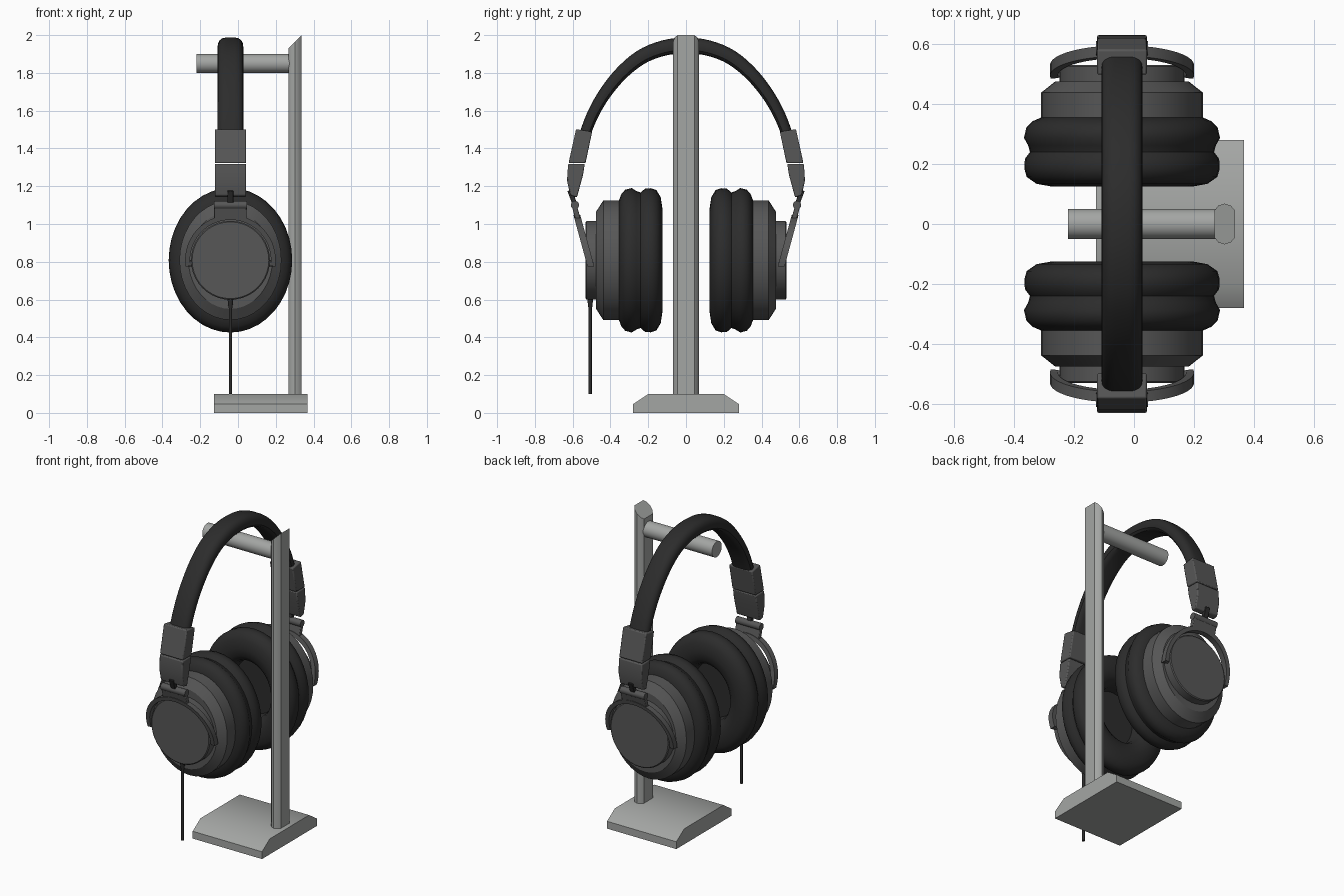
import bpy, bmesh, math
from mathutils import Vector

if "Cube" in bpy.data.objects:
    bpy.data.objects.remove(bpy.data.objects["Cube"])

CX, CZ = -0.04, 0.808   # headphone centre line and ear cup height


def material(name, c):
    m = bpy.data.materials.new(name)
    m.diffuse_color = (*c, 1)
    m.use_nodes = True
    m.node_tree.nodes["Principled BSDF"].inputs["Base Color"].default_value = m.diffuse_color
    return m


STAND = material("stand_grey", (0.37, 0.38, 0.37))
GREY = material("dark_grey", (0.095, 0.095, 0.095))
BLACK = material("soft_black", (0.025, 0.025, 0.025))


def finish(name, bm, mat, mirror=False, bevel=0, angle=35):
    bmesh.ops.recalc_face_normals(bm, faces=bm.faces[:])
    me = bpy.data.meshes.new(name)
    bm.to_mesh(me)
    bm.free()
    ob = bpy.data.objects.new(name, me)
    bpy.context.collection.objects.link(ob)
    me.materials.append(mat)
    bpy.ops.object.select_all(action='DESELECT')
    ob.select_set(True)
    bpy.context.view_layer.objects.active = ob
    bpy.ops.object.shade_smooth_by_angle(angle=math.radians(angle))
    if bevel:
        b = ob.modifiers.new("bevel", 'BEVEL')
        b.width, b.segments = bevel, 2
    if mirror:
        m = ob.modifiers.new("mirror", 'MIRROR')
        m.use_axis = (False, True, False)
    return ob


def loft(rings, cap=True, loop=False):
    """Skin a list of closed rings of points."""
    bm = bmesh.new()
    vs = [[bm.verts.new(p) for p in r] for r in rings]
    n = len(vs[0])
    pairs = list(zip(vs, vs[1:])) + ([(vs[-1], vs[0])] if loop else [])
    for a, b in pairs:
        for i in range(n):
            j = (i + 1) % n
            bm.faces.new((a[i], a[j], b[j], b[i]))
    if cap:
        bm.faces.new(vs[0])
        bm.faces.new(vs[-1])
    return bm


def prism_x(pts, x0, x1):
    """Extrude a (y, z) outline along x."""
    return loft([[(x, y, z) for y, z in pts] for x in (x0, x1)])


def lathe_y(profile, seg=40):
    """Elliptical turning about the cup axis: (y, radius, height ratio)."""
    rings = []
    for y, r, k in profile:
        rings.append([(CX + r * math.cos(t), y, CZ + r * k * math.sin(t))
                      for t in (2 * math.pi * i / seg for i in range(seg))])
    return loft(rings)


def rod(a, b, r0, r1=None, seg=20):
    a, b = Vector(a), Vector(b)
    d = (b - a).normalized()
    u = d.orthogonal().normalized()
    v = d.cross(u)
    ts = [2 * math.pi * (i + 0.5) / seg for i in range(seg)]
    return loft([[p + (u * math.cos(t) + v * math.sin(t)) * r for t in ts]
                 for p, r in ((a, r0), (b, r1 or r0))])


# Stand: chamfered base, slanted post and peg
finish("stand_base", prism_x([(-.28, 0), (.28, 0), (.28, .047), (.2, .1),
                              (-.2, .1), (-.28, .047)], -.127, .367), STAND)
side = [(.268, .045), (.281, .061), (.302, .068), (.323, .061), (.337, .045)]
outline = side + [(x, -y) for x, y in reversed(side)]
finish("stand_post", loft([[(x, y, .09) for x, y in outline],
                           [(x, y, 2 - (.337 - x)) for x, y in outline]]), STAND)
finish("stand_peg", rod((-.22, 0, 1.85), (.28, 0, 1.85), .05, seg=32), STAND)

# Headband: D-shaped section swept along a smoothed arch
half = [(0, 1.945, .042), (.12, 1.931, .041), (.24, 1.882, .039), (.35, 1.79, .036),
        (.44, 1.675, .033), (.5, 1.565, .031), (.54, 1.46, .029)]
ctrl = [(-y, z, t) for y, z, t in reversed(half[1:])] + half
ctrl = [Vector(p) for p in ctrl]
path = []
for i in range(len(ctrl) - 1):
    p0, p1, p2, p3 = (ctrl[max(i - 1, 0)], ctrl[i], ctrl[i + 1],
                      ctrl[min(i + 2, len(ctrl) - 1)])
    for s in range(4):
        t = s / 4
        path.append(.5 * (2 * p1 + (p2 - p0) * t + (2 * p0 - 5 * p1 + 4 * p2 - p3) * t * t
                          + (3 * p1 - p0 - 3 * p2 + p3) * t ** 3))
path.append(ctrl[-1])
right = [(.35, 1), (.62, .92), (.85, .65), (.97, .25), (1, -.2), (.97, -.6), (.8, -.9), (.5, -1)]
section = right + [(-a, b) for a, b in reversed(right)]
rings = []
for i, p in enumerate(path):
    d = path[min(i + 1, len(path) - 1)] - path[max(i - 1, 0)]
    n = Vector((-d.y, d.x)).normalized()
    rings.append([(CX + a * .068, p.x + n.x * b * p.z, p.y + n.y * b * p.z) for a, b in section])
finish("headband", loft(rings), BLACK)

# Sliders at the band ends, with the black pin and hinge barrel below
finish("slider_upper", prism_x([(.497, 1.488), (.582, 1.502), (.622, 1.322), (.532, 1.322)],
                               CX - .083, CX + .083), GREY, True, .006)
finish("slider_lower", prism_x([(.536, 1.318), (.624, 1.318), (.63, 1.23), (.612, 1.15),
                                (.577, 1.142), (.545, 1.26)],
                               CX - .083, CX + .083), GREY, True, .006)
finish("hinge_pin", prism_x([(.575, 1.1), (.6, 1.1), (.628, 1.175), (.6, 1.18)],
                            CX - .016, CX + .016), BLACK, True, .003)
finish("hinge_barrel", rod((CX - .087, .588, 1.1), (CX + .087, .588, 1.1), .022), GREY, True)


# Yoke: half ring leaning in towards the cup, with bracket and feet
def lean(z):
    return .505 + .272 * (z - .78)


finish("yoke_bracket", prism_x([(lean(z) + o, z) for z, o in
                                ((1.02, -.014), (1.02, .014), (1.09, .014), (1.09, -.014))],
                               CX - .086, CX + .086), GREY, True, .004)
rings = []
for i in range(33):
    t = math.radians(-8 + 196 * i / 32)
    ring = []
    for r, o in ((.214, -.018), (.24, -.018), (.24, .018), (.214, .018)):
        z = CZ + r * math.sin(t)
        ring.append((CX + r * math.cos(t), lean(z) + o, z))
    rings.append(ring)
finish("yoke_arm", loft(rings), GREY, True)
for s, label in ((-1, "left"), (1, "right")):
    finish("yoke_foot_" + label, rod((CX + s * .195, .505, .79), (CX + s * .23, .505, .79),
                                     .016, seg=12), GREY, True)

# Ear cups: cushion with hollow, shell and round cap
K = 1.17
cushion = [(.245, .01), (.245, .15), (.19, .155), (.155, .168), (.133, .195), (.125, .235),
           (.134, .285), (.157, .318), (.185, .326), (.217, .324), (.24, .307), (.262, .313),
           (.287, .327), (.322, .319), (.342, .3), (.356, .268)]
finish("ear_cushion", lathe_y([(y, r, K) for y, r in cushion]), BLACK, True, angle=50)
finish("cup_shell", lathe_y([(.345, .27, K), (.438, .27, K), (.476, .222, 1.16)]), GREY, True, angle=25)
finish("cup_cap", lathe_y([(.46, .209, 1), (.526, .209, 1), (.531, .203, 1)]), GREY, True)

# Cable on the front cup only
finish("cable_relief", rod((CX, -.507, .615), (CX, -.507, .555), .017, .01, 12), BLACK)
finish("cable", rod((CX, -.507, .57), (CX, -.507, .1), .0085, seg=12), BLACK)
